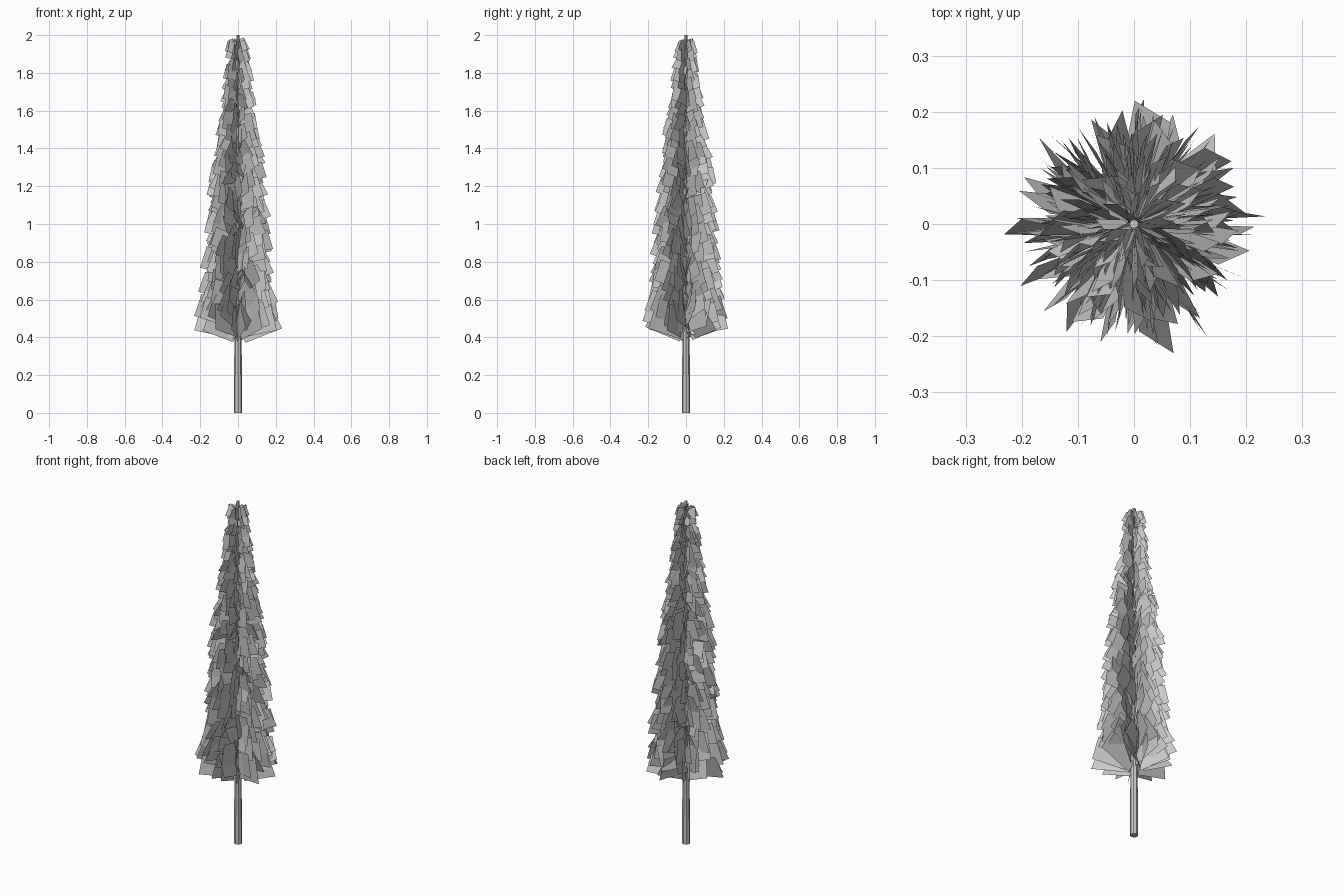
import bpy, bmesh, math, random
from mathutils import Vector

if "Cube" in bpy.data.objects:
    bpy.data.objects.remove(bpy.data.objects["Cube"])

random.seed(7)


def make_object(name, bm):
    mesh = bpy.data.meshes.new(name)
    bm.to_mesh(mesh)
    bm.free()
    ob = bpy.data.objects.new(name, mesh)
    bpy.context.collection.objects.link(ob)
    return ob


def lerp_table(table, z):
    for (z0, r0), (z1, r1) in zip(table, table[1:]):
        if z <= z1:
            return r0 + (r1 - r0) * max(0, (z - z0) / (z1 - z0))
    return table[-1][1]


# Trunk: slim tapered pole
bm = bmesh.new()
bmesh.ops.create_cone(bm, cap_ends=True, segments=8, radius1=0.022,
                      radius2=0.008, depth=2.0)
bmesh.ops.translate(bm, verts=bm.verts, vec=(0, 0, 1))
make_object("trunk", bm)

# Crown outline: height of a card's outer lower corner -> reach
outline = [(0.40, 0.240), (0.49, 0.240), (0.60, 0.215), (0.85, 0.195),
           (1.05, 0.178), (1.30, 0.155), (1.50, 0.125), (1.70, 0.092),
           (1.90, 0.072), (2.0, 0.06)]

# Foliage: whorls of flat rectangular cards on branches that rise outward
bm = bmesh.new()
levels = 30
for level in range(levels):
    t = level / (levels - 1)
    cards = round(16 - 6 * t)
    turn = random.uniform(0, math.tau)
    for k in range(cards):
        z_tip = 0.445 + 1.47 * t + random.uniform(-0.012, 0.02)
        azimuth = turn + math.tau * k / cards + random.uniform(-0.15, 0.15)
        reach = lerp_table(outline, z_tip) * random.uniform(0.80, 1.0)
        rise = math.radians(random.uniform(9, 24))
        roll = math.radians(random.gauss(0, 11))
        yaw = random.gauss(0, 0.06)
        height = (0.135 - 0.07 * t) * random.uniform(0.85, 1.1)

        radial = Vector((math.cos(azimuth), math.sin(azimuth), 0))
        tip = radial * reach
        radial = Vector((math.cos(azimuth + yaw), math.sin(azimuth + yaw), 0))
        side = Vector((-radial.y, radial.x, 0))
        up = Vector((0, 0, 1))
        along = radial * math.cos(rise) + up * math.sin(rise)
        across = up * math.cos(rise) - radial * math.sin(rise) * 1.3
        across = across * math.cos(roll) + side * math.sin(roll)

        # Lower outer corner sits on the outline; the card runs to the trunk
        length = reach * random.uniform(0.84, 0.98)
        outer = tip + up * z_tip - side * math.sin(roll) * height * 0.5
        inner = outer - along * length
        bm.faces.new([bm.verts.new(c) for c in (
            inner, outer, outer + across * height, inner + across * height)])
make_object("foliage", bm)
